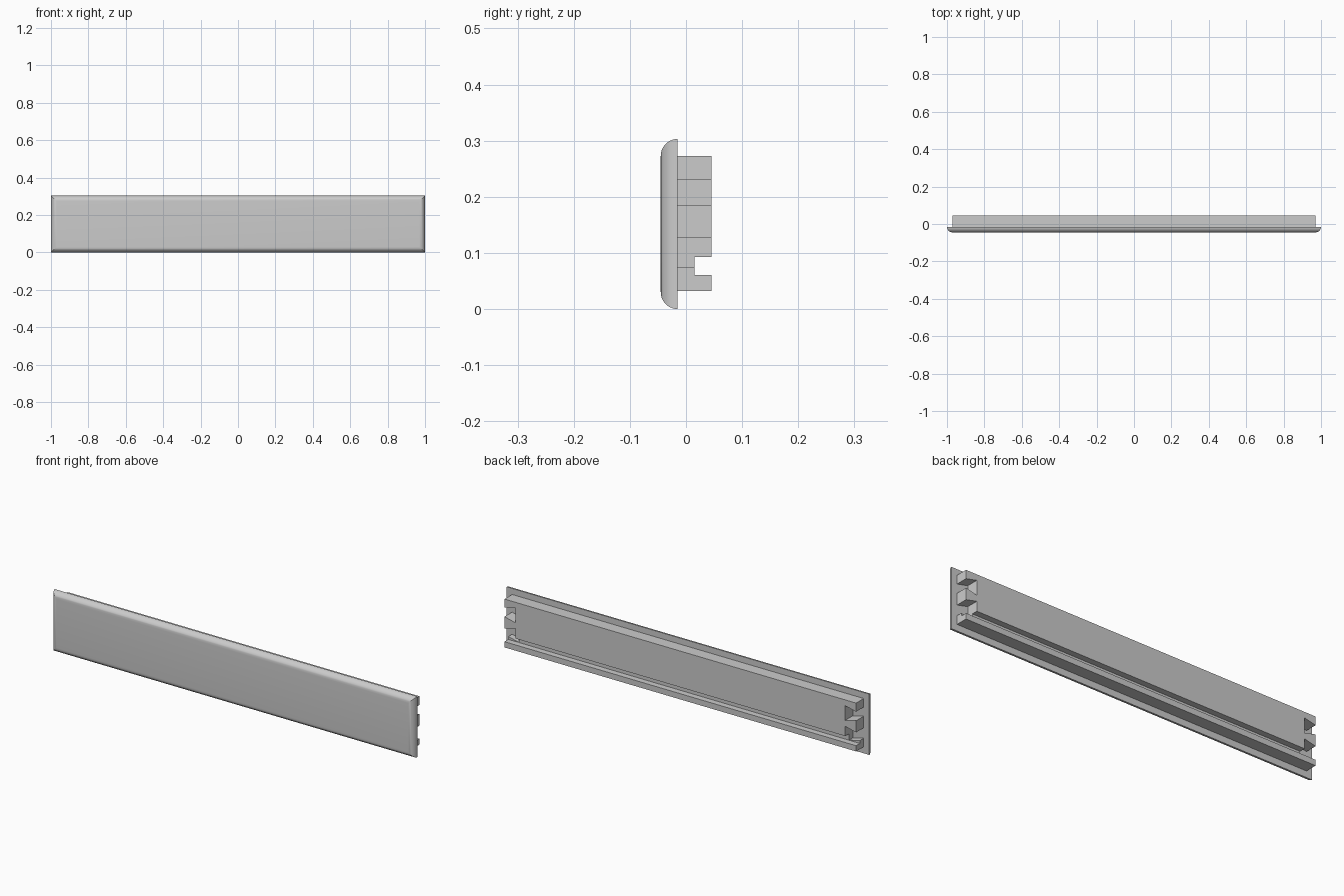
import bpy, bmesh, math

if "Cube" in bpy.data.objects:
    bpy.data.objects.remove(bpy.data.objects["Cube"])

R = 0.03            # front edge rounding
H = 0.303           # panel height
Y_JOIN = -0.015     # where panel meets backing board


def make_object(name, bm):
    bmesh.ops.recalc_face_normals(bm, faces=bm.faces)
    mesh = bpy.data.meshes.new(name)
    bm.to_mesh(mesh)
    bm.free()
    obj = bpy.data.objects.new(name, mesh)
    bpy.context.collection.objects.link(obj)
    return obj


def activate(obj):
    bpy.ops.object.select_all(action='DESELECT')
    obj.select_set(True)
    bpy.context.view_layer.objects.active = obj


# Front panel: mitred quarter-round edges from stacked rectangular rings
bm = bmesh.new()
rings = []
STEPS = 10
for i in range(STEPS + 1):
    t = math.pi / 2 * i / STEPS
    inset, y = R * (1 - math.cos(t)), Y_JOIN - R * math.sin(t)
    x, z0, z1 = 1 - inset, inset, H - inset
    rings.append([bm.verts.new((px, y, pz))
                  for px, pz in ((-x, z0), (x, z0), (x, z1), (-x, z1))])
for a, b in zip(rings, rings[1:]):
    for k in range(4):
        n = (k + 1) % 4
        bm.faces.new((a[k], a[n], b[n], b[k]))
bm.faces.new(rings[0])
bm.faces.new(rings[-1])
panel = make_object("drawer_front_panel", bm)
activate(panel)
bpy.ops.object.shade_smooth_by_angle(angle=math.radians(30))

# Backing board: outline with dovetail sockets at both ends, extruded in y
X, DEPTH, FLARE = 0.97, 0.06, 0.014
right = [(X, 0.032)]
for lo, hi in ((0.075, 0.127), (0.185, 0.23)):
    right += [(X, lo), (X - DEPTH, lo - FLARE),
              (X - DEPTH, hi + FLARE), (X, hi)]
right.append((X, 0.273))
outline = right + [(-x, z) for x, z in reversed(right)]

bm = bmesh.new()
face = bm.faces.new([bm.verts.new((x, Y_JOIN, z)) for x, z in outline])
ext = bmesh.ops.extrude_face_region(bm, geom=[face])
bmesh.ops.translate(bm, vec=(0, 0.06, 0),
                    verts=[v for v in ext["geom"] if isinstance(v, bmesh.types.BMVert)])
board = make_object("dovetailed_backing_board", bm)

# Groove for the drawer bottom, cut along the whole board
bm = bmesh.new()
bmesh.ops.create_cube(bm, size=1)
for v in bm.verts:
    v.co = (v.co.x * 2.2, 0.04 + v.co.y * 0.05, 0.0765 + v.co.z * 0.032)
cutter = make_object("groove_cutter", bm)
cutter.hide_render = True
mod = board.modifiers.new("groove", 'BOOLEAN')
mod.operation = 'DIFFERENCE'
mod.solver = 'EXACT'
mod.object = cutter
activate(board)
bpy.ops.object.modifier_apply(modifier=mod.name)
bpy.data.objects.remove(cutter, do_unlink=True)
